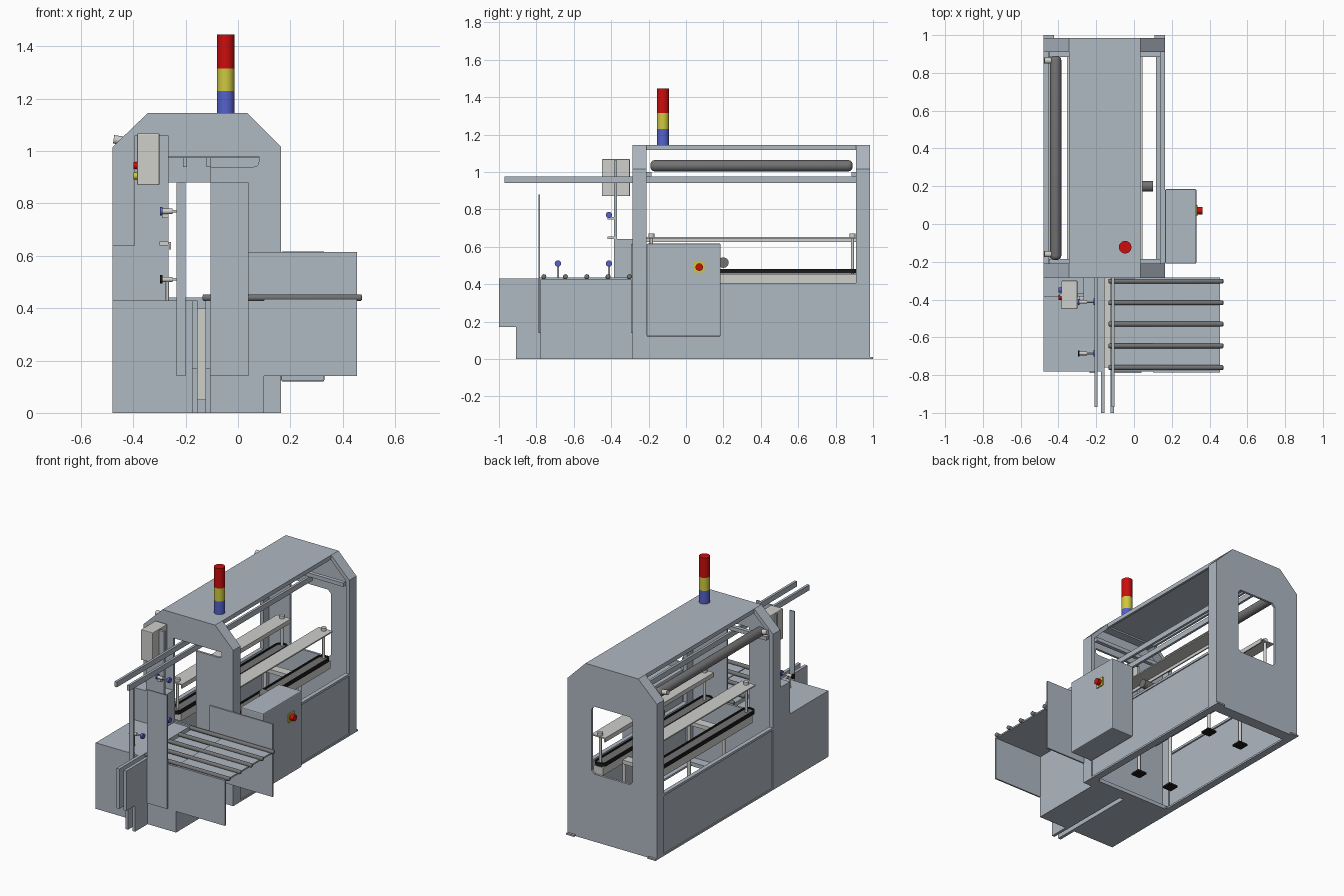
import bpy, bmesh, math
from mathutils import Vector, Matrix

if "Cube" in bpy.data.objects:
    bpy.data.objects.remove(bpy.data.objects["Cube"])


def mat(name, r, g, b):
    m = bpy.data.materials.new(name)
    m.diffuse_color = (r, g, b, 1)
    m.use_nodes = True
    m.node_tree.nodes["Principled BSDF"].inputs["Base Color"].default_value = m.diffuse_color
    return m


BODY = mat("body_blue_grey", 0.43, 0.48, 0.54)
LIGHT = mat("light_grey", 0.62, 0.62, 0.60)
DARK = mat("dark_grey", 0.17, 0.17, 0.17)
BLACK = mat("black", 0.01, 0.01, 0.01)
RED = mat("red", 0.60, 0.004, 0.004)
YELLOW = mat("yellow", 0.62, 0.58, 0.05)
BLUE = mat("blue", 0.09, 0.12, 0.60)


def finish(name, bm, m):
    bmesh.ops.recalc_face_normals(bm, faces=bm.faces)
    me = bpy.data.meshes.new(name)
    bm.to_mesh(me)
    bm.free()
    me.materials.append(m)
    ob = bpy.data.objects.new(name, me)
    bpy.context.collection.objects.link(ob)
    return ob


def box(name, x0, x1, y0, y1, z0, z1, m=BODY, bevel=0):
    bm = bmesh.new()
    M = Matrix.Translation(((x0 + x1) / 2, (y0 + y1) / 2, (z0 + z1) / 2)) @ \
        Matrix.Diagonal((x1 - x0, y1 - y0, z1 - z0, 1))
    bmesh.ops.create_cube(bm, size=1, matrix=M)
    if bevel:
        bmesh.ops.bevel(bm, geom=bm.edges[:], offset=bevel, segments=2, affect='EDGES', profile=0.5)
    return finish(name, bm, m)


def rod(name, a, b, r, m=LIGHT, n=24, bevel=0):
    a, b = Vector(a), Vector(b)
    d = b - a
    bm = bmesh.new()
    M = Matrix.Translation((a + b) / 2) @ d.to_track_quat('Z', 'Y').to_matrix().to_4x4()
    bmesh.ops.create_cone(bm, cap_ends=True, segments=n, radius1=r, radius2=r, depth=d.length, matrix=M)
    if bevel:
        rim = [e for f in bm.faces if len(f.verts) == n for e in f.edges]
        bmesh.ops.bevel(bm, geom=rim, offset=bevel, segments=4, affect='EDGES', profile=0.5)
    ob = finish(name, bm, m)
    for p in ob.data.polygons:
        p.use_smooth = len(p.vertices) < n
    ob.data.set_sharp_from_angle(angle=math.radians(35))
    return ob


def plate(name, loops, axis, lo, hi, m=BODY):
    """Outline plus holes, filled and extruded along an axis (0=x, 1=y, 2=z)."""
    bm = bmesh.new()

    def put(p):
        c = list(p)
        c.insert(axis, lo)
        return bm.verts.new(c)
    for lp in loops:
        vs = [put(p) for p in lp]
        for i in range(len(vs)):
            bm.edges.new((vs[i - 1], vs[i]))
    bmesh.ops.triangle_fill(bm, edges=bm.edges[:], use_beauty=True)
    ext = bmesh.ops.extrude_face_region(bm, geom=bm.faces[:])
    off = [0, 0, 0]
    off[axis] = hi - lo
    bmesh.ops.translate(bm, vec=off, verts=[v for v in ext['geom'] if isinstance(v, bmesh.types.BMVert)])
    bmesh.ops.dissolve_limit(bm, angle_limit=0.01, verts=bm.verts[:], edges=bm.edges[:])
    return finish(name, bm, m)


def hood(i):
    """Chamfered end outline, inset by i."""
    k = i * 0.41
    return [(-.48 + i, i), (.165 - i, i), (.165 - i, 1.015 - k), (.035 - k, 1.145 - i),
            (-.345 + k, 1.145 - i), (-.48 + i, 1.015 - k)]


def stadium(cx, r, y0, y1, n=10):
    pts = [(cx + r * math.cos(t), y1 - r + r * math.sin(t)) for t in [math.pi * k / n for k in range(n + 1)]]
    pts += [(cx - r * math.cos(t), y0 + r - r * math.sin(t)) for t in [math.pi * k / n for k in range(n + 1)]]
    return pts


# End panels: sheet with opening, plus a deep rim
front_hole = [(-.265, .44), (-.105, .44), (-.105, .94), (.06, .94), (.075, .945), (.08, .96),
              (.08, .98), (-.265, .98)]
w0, w1, b0, b1, c = -.305, -.01, .44, .88, .02
back_hole = [(w0 + c, b0), (w1 - c, b0), (w1, b0 + c), (w1, b1 - c), (w1 - c, b1), (w0 + c, b1),
             (w0, b1 - c), (w0, b0 + c)]
plate("front_panel", [hood(0), front_hole], 1, -.285, -.27)
plate("front_panel_rim", [hood(0), hood(.025)], 1, -.27, -.21)
plate("back_panel", [hood(0), back_hole], 1, .97, .985)
plate("back_panel_rim", [hood(0), hood(.025)], 1, .91, .97)

# Roof with side lips
box("roof", -.345, .035, -.21, .91, 1.13, 1.145)
for x in (-.345, .02):
    box("roof_lip", x, x + .015, -.21, .91, 1.118, 1.13)

# Lower side panels, rims and feet
for s in (-1, 1):
    cx = -.1575
    def sx(a, b):
        return sorted((cx + s * a, cx + s * b))
    box("side_panel", *sx(.305, .316), -.21, .91, 0.01, .405)
    box("side_top_rim", *sx(.295, .3225), -.21, .91, .39, .405)
    box("side_bottom_rim", *sx(.275, .3225), -.21, .91, 0, .012)
    for y in (-.21, .985):
        box("foot_tab", *sx(.265, .3225), y, y + .015, 0, .01)

# Front left cabinet, front right cabinet
box("left_cabinet", -.48, -.175, -.78, -.285, 0, .43)
box("right_cabinet", -.105, .1, -.78, -.285, 0, .43)

# Roller tray with skirts
box("tray_top", .1, .455, -.78, -.285, .425, .435)
box("tray_front_skirt", .1, .455, -.785, -.775, .14, .435)
box("tray_back_plate", .0, .455, -.293, -.283, .14, .615)
for y in (-.303, -.417, -.53, -.645, -.76):
    rod("tray_roller", (-.135, y, .44), (.473, y, .44), .013, DARK, 16, .006)

# Infeed guide plates
notched = [(-1, .17), (-1, .43), (-.285, .43), (-.285, 0), (-.91, 0), (-.91, .17)]
for x in (-.175, -.125):
    plate("infeed_guide", [notched], 0, x, x + .02)
box("infeed_floor", -.155, -.125, -.76, -.285, .05, .40, LIGHT)

# Infeed shield sheets and overhead rails
box("shield_left", -.235, -.2, -.788, -.78, .14, .88)
box("shield_right", -.105, .04, -.788, -.78, .14, .88)
for x in (-.21, -.12):
    box("overhead_rail", x, x + .016, -.97, .92, .94, .975)
for y in (-.21, .885):
    box("rail_crossbar", -.45, .14, y, y + .025, .975, 1.0)

# Control stand
box("control_base", -.48, -.265, -.385, -.285, .43, .64)
box("control_post", -.395, -.265, -.385, -.368, .64, 1.06)
box("control_box", -.385, -.3, -.45, -.3, .87, 1.068, LIGHT, .004)
for y, z, m in ((-.39, .945, RED), (-.35, .905, RED), (-.39, .905, YELLOW), (-.35, .945, BLUE)):
    rod("control_button", (-.385, y, z), (-.40, y, z), .013, m, 16)

# Sensors on stems
for y, z, m in ((-.412, .77, BLUE), (-.412, .51, BLACK), (-.685, .51, BLACK)):
    rod("sensor_body", (-.29, y, z), (-.25, y, z), .01, LIGHT, 16)
    rod("sensor_stem", (-.25, y, z), (-.21, y, z), .005, LIGHT, 12)
    rod("sensor_head", (-.215, y, z), (-.2, y, z), .017, m if z > .6 else BLUE, 16)
    rod("sensor_knob", (-.297, y, z), (-.288, y, z), .016, m, 16)
    if z < .6:
        rod("sensor_stand", (-.27, y, .43), (-.27, y, z), .006, LIGHT, 12)
box("sensor_arm", -.3, -.265, -.42, -.37, .64, .655, LIGHT)
box("sensor_bracket", -.29, -.265, -.42, -.385, .745, .76, LIGHT)

# Electrical cabinet with emergency knob
box("electrical_cabinet", .165, .33, -.21, .185, .12, .617, BODY, .006)
box("switch_plate", .33, .337, .042, .1, .462, .52, YELLOW)
rod("switch_knob", (.335, .071, .491), (.362, .071, .491), .02, RED)

# Signal tower
for nm, z0, z1, m in (("blue", 1.145, 1.23, BLUE), ("yellow", 1.23, 1.315, YELLOW), ("red", 1.315, 1.445, RED)):
    rod("signal_" + nm, (-.047, -.123, z0), (-.047, -.123, z1), .033, m, 32)

# Long lamp tube with end brackets
rod("lamp_tube", (-.415, -.19, 1.033), (-.415, .89, 1.033), .03, DARK, 24, .022)
for y in (-.16, .865):
    rod("lamp_bracket", (-.475, y, 1.045), (-.44, y, 1.04), .016, LIGHT, 16)

# Side belts, beds, guides and supports, mirrored about the machine centre line
for s in (-1, 1):
    m0 = -.155 + s * .15
    plate("drive_belt", [stadium(m0, .04, -.24, .915), stadium(m0, .03, -.23, .905)], 2, .458, .48, BLACK)
    plate("belt_core", [stadium(m0, .03, -.23, .905)], 2, .456, .472, DARK)
    box("belt_bed", m0 - .035, m0 + .035, -.2, .91, .405, .455, LIGHT)
    box("guide_plate", m0 - .05, m0 + .05, -.21, .91, .645, .653, LIGHT)
    xi = m0 - s * .05
    box("guide_lip", min(xi, xi + s * .008), max(xi, xi + s * .008), -.21, .91, .625, .645, LIGHT)
    for y in (-.185, .89):
        rod("guide_post", (m0, y, .45), (m0, y, .665), .009, LIGHT, 16)
        rod("guide_collar", (m0, y, .653), (m0, y, .672), .016, LIGHT, 16)
    for y in (.012, .68):
        xl = -.155 + s * .125
        rod("support_leg", (xl, y, .01), (xl, y, .41), .011, LIGHT, 16)
        box("support_foot", xl - .033, xl + .033, y - .033, y + .033, 0, .012, BLACK)
for y in (.012, .68):
    box("bed_crossbar", -.34, .03, y - .03, y + .03, .405, .43, LIGHT)
rod("drive_motor", (.03, .2, .515), (.1, .2, .515), .028, DARK)
